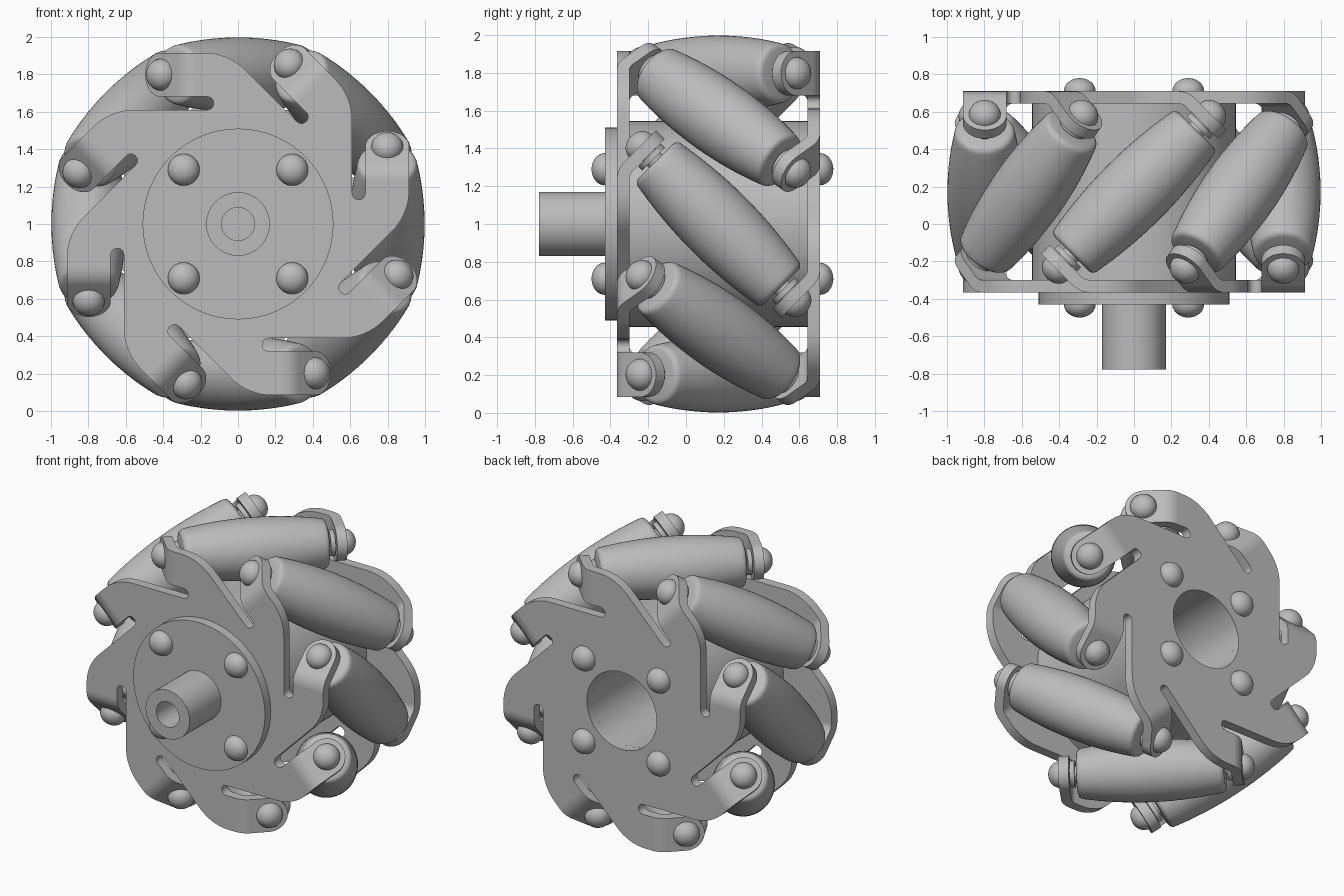
import bpy, bmesh
from math import sin, cos, tan, pi, radians, sqrt, atan2, hypot
from mathutils import Matrix, Vector

if "Cube" in bpy.data.objects:
    bpy.data.objects.remove(bpy.data.objects["Cube"], do_unlink=True)

steel = bpy.data.materials.new("grey_steel")
steel.use_nodes = True
steel.diffuse_color = (0.5, 0.5, 0.5, 1)
steel.node_tree.nodes["Principled BSDF"].inputs["Base Color"].default_value = (0.5, 0.5, 0.5, 1)

COUNT = 8                       # rollers around the wheel
STEP = 2 * pi / COUNT
MID_Y = 0.172                   # middle plane of the wheel
AXIS_R = 0.798                  # distance of roller axes from the wheel axis
HOLE_R = 0.27
THICK = 0.066
TO_WORLD = Matrix.Translation((0, MID_Y, 1))
AXLE = Matrix.Translation((0, 0, 1)) @ Matrix.Rotation(-pi / 2, 4, 'X')   # local z -> +y


def finish(bm, name, matrix, angle=35):
    bmesh.ops.remove_doubles(bm, verts=bm.verts, dist=1e-5)
    bmesh.ops.recalc_face_normals(bm, faces=bm.faces)
    mesh = bpy.data.meshes.new(name)
    bm.to_mesh(mesh)
    bm.free()
    mesh.transform(matrix)
    mesh.materials.append(steel)
    obj = bpy.data.objects.new(name, mesh)
    bpy.context.collection.objects.link(obj)
    bpy.ops.object.select_all(action='DESELECT')
    obj.select_set(True)
    bpy.context.view_layer.objects.active = obj
    bpy.ops.object.shade_smooth_by_angle(angle=radians(angle))
    return obj


def lathe(name, profile, matrix, steps=48, closed=False):
    """Spin (radius, height) points around local z."""
    bm = bmesh.new()
    vs = [bm.verts.new((r, 0, h)) for r, h in profile]
    pairs = list(zip(vs, vs[1:])) + ([(vs[-1], vs[0])] if closed else [])
    edges = [bm.edges.new(p) for p in pairs]
    bmesh.ops.spin(bm, geom=vs + edges, cent=(0, 0, 0), axis=(0, 0, 1),
                   angle=2 * pi, steps=steps)
    return finish(bm, name, matrix)


def dome(radius, height, base, n=8):
    """Profile of a rounded bolt head, from rim to tip."""
    return [(radius * cos(pi / 2 * i / n), base + height * sin(pi / 2 * i / n))
            for i in range(n + 1)]


# Hub flange with bored shaft
lathe("hub_flange", [(0, -.41), (.088, -.41), (.088, -.778), (.17, -.778), (.17, -.43),
                     (.51, -.43), (.51, -.365), (0, -.365)], AXLE, 64)
# Drum between the plates
lathe("drum", [(HOLE_R, -.31), (.545, -.31), (.545, .65), (HOLE_R, .65)], AXLE, 64, True)

# Four hub bolts, domed at both ends
for i, (sx, sz) in enumerate([(1, 1), (-1, 1), (-1, -1), (1, -1)]):
    front = [(r, -h) for r, h in reversed(dome(.085, .07, .43))]
    lathe(f"hub_bolt_{i + 1}", front + dome(.085, .07, .71),
          Matrix.Translation((.29 * sx, 0, .29 * sz)) @ AXLE, 32)

# Barrel rollers, each on a 45 degree pin
half = [(.2 - .2 * s * s, s) for s in (0, .06, .12, .18, .24, .3, .36, .41, .44)]
half += [(.157, .454), (.147, .465), (.13, .47), (0, .47)]
barrel = [(r, -s) for r, s in reversed(half)] + half[1:]
pin_half = [(.05, .4), (.05, .485), (.085, .485), (.085, .515), (.05, .515), (.05, .58)]
pin_half += dome(.085, .075, .582)
pin = [(r, -s) for r, s in reversed(pin_half)] + pin_half
tilt = Vector((1, 1, 0)).to_track_quat('Z', 'Y').to_matrix().to_4x4()
for k in range(COUNT):
    place = TO_WORLD @ Matrix.Rotation(k * STEP, 4, 'Y') @ Matrix.Translation((0, 0, AXIS_R)) @ tilt
    lathe(f"roller_{k + 1}", barrel, place, 48)
    lathe(f"roller_pin_{k + 1}", pin, place, 32)

# Side plate: slotted flat sheet with bent arms
TAB_W = 0.1175                  # half width of an arm
SLOT_R = 0.035
PIN_S = 0.552                   # arm position along the roller axis
BEND_R = 0.1
PLATE_Y = -0.505
pin_xy = -PIN_S / sqrt(2)
rise = pin_xy - PLATE_Y
tangent = BEND_R * tan(pi / 8)
bend_x = pin_xy + rise - 0 - 0
bend_x = bend_x + tangent       # where the flat sheet starts to bend
arc_len = BEND_R * pi / 4
eye_u = arc_len + rise * sqrt(2) - tangent


def bent(u, offset):
    """Point on the bent arm at length u, offset across the thickness."""
    a = min(u / arc_len, 1) * pi / 4
    x, y = bend_x - BEND_R * sin(a), PLATE_Y + BEND_R * (1 - cos(a))
    rest = max(u - arc_len, 0)
    return (x - rest * cos(a) + offset * sin(a), y + rest * sin(a) + offset * cos(a))


def add_arm(bm, turn):
    us = [arc_len * i / 8 for i in range(9)]
    us += [eye_u + TAB_W * sin(pi / 2 * i / 12) for i in range(13)]
    rings = []
    for u in us:
        w = sqrt(max(TAB_W ** 2 - max(u - eye_u, 0) ** 2, 1e-6))
        ring = []
        for dz, off in ((w, -1), (w, 1), (-w, 1), (-w, -1)):
            x, y = bent(u, off * THICK / 2)
            ring.append(bm.verts.new(turn @ Vector((x, y, AXIS_R + dz))))
        rings.append(ring)
    for a, b in zip(rings, rings[1:]):
        for i in range(4):
            j = (i + 1) % 4
            bm.faces.new((a[i], a[j], b[j], b[i]))
    bm.faces.new(rings[-1])


def side_plate(name, matrix):
    top, low = AXIS_R + TAB_W, AXIS_R - TAB_W
    slot_x, slot_z = -.165, low - SLOT_R
    outline = [(slot_x + SLOT_R * sin(pi * i / 10), slot_z - SLOT_R * cos(pi * i / 10))
               for i in range(11)]
    outline += [(bend_x, low), (bend_x, top)]
    # Rounded shoulder running into the next slot
    corner_x = (slot_z - SLOT_R) * sqrt(2) - top
    fillet = .13
    radius = fillet / tan(pi / 8)
    outline += [(corner_x - fillet + radius * sin(STEP * i / 8),
                 top - radius + radius * cos(STEP * i / 8)) for i in range(9)]
    start = atan2(outline[0][1], outline[0][0])
    inner = [(HOLE_R * cos(start - STEP * i / 8), HOLE_R * sin(start - STEP * i / 8))
             for i in range(8, -1, -1)]
    c, s = cos(STEP), sin(STEP)
    px, pz = outline[0]
    outline += [(px * c + pz * s, pz * c - px * s)] + inner

    bm = bmesh.new()
    for k in range(COUNT):
        turn = Matrix.Rotation(k * STEP, 4, 'Y')
        bm.faces.new([bm.verts.new(turn @ Vector((x, PLATE_Y - THICK / 2, z)))
                      for x, z in outline])
    bmesh.ops.remove_doubles(bm, verts=bm.verts, dist=1e-4)
    out = bmesh.ops.extrude_face_region(bm, geom=bm.faces[:], use_keep_orig=True)
    moved = [v for v in out["geom"] if isinstance(v, bmesh.types.BMVert)]
    bmesh.ops.translate(bm, verts=moved, vec=(0, THICK, 0))
    for k in range(COUNT):
        add_arm(bm, Matrix.Rotation(k * STEP, 4, 'Y'))
    finish(bm, name, matrix)


side_plate("front_plate", TO_WORLD)
side_plate("back_plate", TO_WORLD @ Matrix.Rotation(pi, 4, 'Z'))
